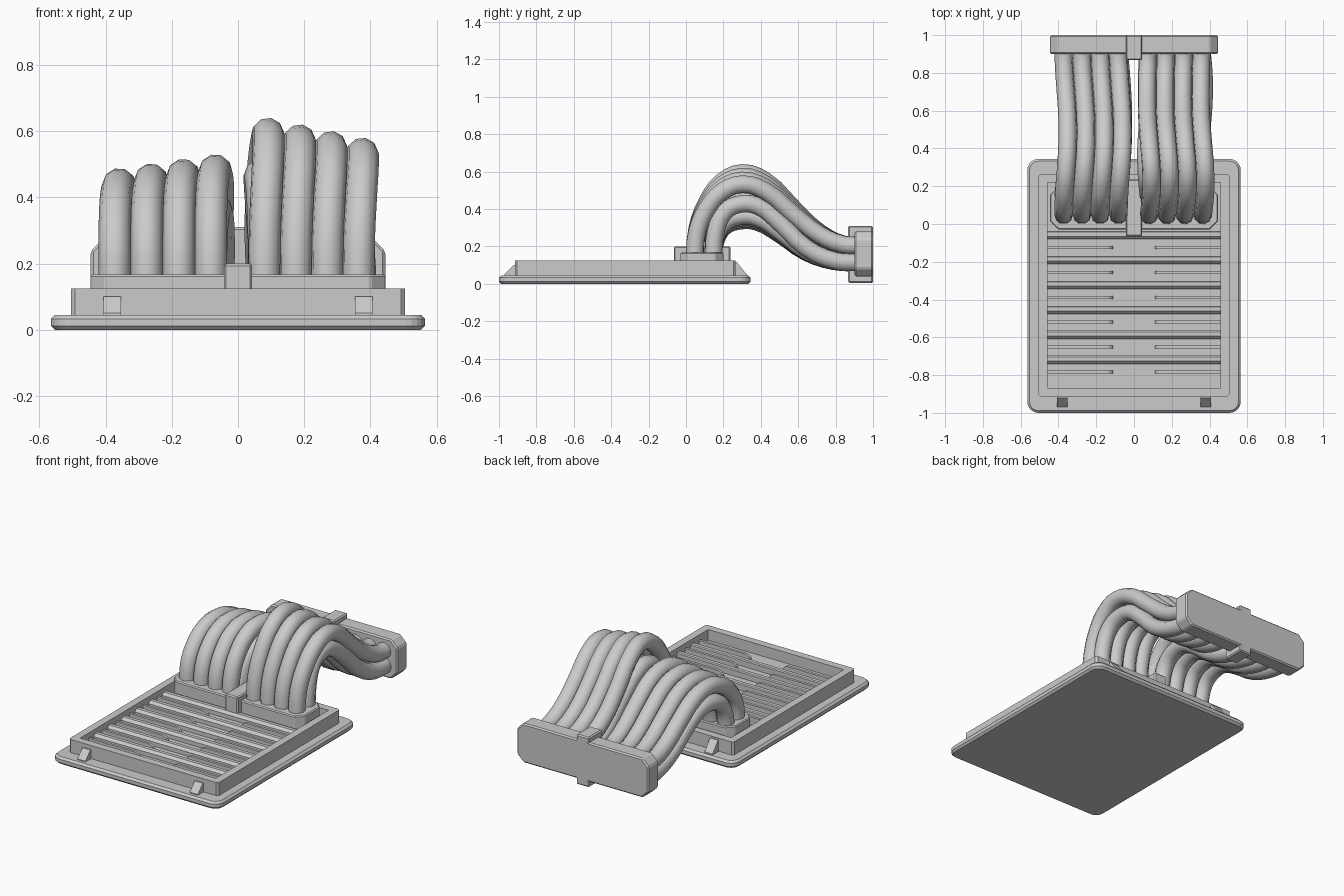
import bpy, bmesh, math
from mathutils import Vector

if "Cube" in bpy.data.objects:
    bpy.data.objects.remove(bpy.data.objects["Cube"])


def finish(bm, name, bevel=0.0, smooth=False):
    bmesh.ops.recalc_face_normals(bm, faces=bm.faces)
    me = bpy.data.meshes.new(name)
    bm.to_mesh(me)
    bm.free()
    ob = bpy.data.objects.new(name, me)
    bpy.context.collection.objects.link(ob)
    if bevel:
        m = ob.modifiers.new("edge_bevel", 'BEVEL')
        m.width, m.segments, m.limit_method = bevel, 1, 'ANGLE'
        m.angle_limit = math.radians(40)
    return ob


def block(lo, hi, corner=0.0, axis=2, segs=1):
    """Box whose edges along one axis are rounded or chamfered."""
    bm = bmesh.new()
    bmesh.ops.create_cube(bm, size=1)
    lo, hi = Vector(lo), Vector(hi)
    for v in bm.verts:
        v.co = Vector([(lo[i] + hi[i]) / 2 + v.co[i] * (hi[i] - lo[i]) for i in range(3)])
    if corner:
        edges = [e for e in bm.edges
                 if abs((e.verts[0].co - e.verts[1].co)[axis]) > 1e-4]
        bmesh.ops.bevel(bm, geom=edges, offset=corner, segments=segs,
                        profile=0.5, affect='EDGES')
    return bm


def prism(name, pts, axis, lo, hi):
    """Extrude a 2D profile along x (profile y,z) or y (profile x,z)."""
    bm = bmesh.new()
    vs = [bm.verts.new((lo, a, b) if axis == 'x' else (a, lo, b)) for a, b in pts]
    f = bm.faces.new(vs)
    ext = bmesh.ops.extrude_face_region(bm, geom=[f])["geom"]
    d = hi - lo
    bmesh.ops.translate(bm, verts=[g for g in ext if isinstance(g, bmesh.types.BMVert)],
                        vec=(d, 0, 0) if axis == 'x' else (0, d, 0))
    return finish(bm, name)


# Base plate
finish(block((-.565, -1, 0), (.565, .345, .045), .06, 2, 5), "base_plate", .012)

# Raised frame with a sunken tray
bm = block((-.505, -.915, .04), (.505, .265, .125), .012, 2, 1)
bm.normal_update()
top = max(bm.faces, key=lambda f: f.calc_center_median().z)
bmesh.ops.inset_region(bm, faces=[top], thickness=.05)
ext = bmesh.ops.extrude_face_region(bm, geom=[top])["geom"]
bmesh.ops.translate(bm, verts=[g for g in ext if isinstance(g, bmesh.types.BMVert)],
                    vec=(0, 0, -.065))
bmesh.ops.delete(bm, geom=[top], context='FACES_ONLY')
finish(bm, "tray_frame")

# Louvre bars across the tray, with pairs of thin fins between them
for i in range(6):
    y = -.037 - i * .132
    prism(f"louvre_bar_{i}", [(y, .055), (y, .095), (y - .006, .1), (y - .028, .1),
                              (y - .043, .085), (y - .043, .055)], 'x', -.457, .457)
    for s in (-1, 1):
        arc = [(s * (.145 - .035 * math.sin(a)), .06 + .035 * math.cos(a))
               for a in [k * math.pi / 8 for k in range(5)]]
        prism(f"fin_{i}_{'left' if s < 0 else 'right'}",
              [(s * .457, .055), (s * .457, .095)] + arc + [(s * .11, .055)],
              'y', y - .095, y - .079)

# Wedge tabs on the front and back of the frame
for s in (-1, 1):
    for n, y0, y1, h in (("front", -.97, -.91, .1), ("back", .325, .26, .115)):
        d = .012 if y1 > y0 else -.012
        prism(f"{n}_tab", [(y0, .04), (y0, .05), (y1 - d, h), (y1, h), (y1, .04)],
              'x', s * .38 - .027, s * .38 + .027)

# Socket on the tray and plug at the cable end, each with a centre clip
finish(block((-.445, -.03, .055), (.445, .2, .167), .045), "socket", .006)
finish(block((-.043, -.065, .055), (.043, .238, .2)), "socket_clip", .007)
finish(block((-.445, .9, .04), (.445, 1, .28), .042, 1), "plug", .008)
finish(block((-.043, .867, .005), (.043, 1, .31)), "plug_clip", .007)

# Cables: side-view (y, z) paths of the outer and inner rows
OUTER = [(.046, .13), (.06, .29), (.115, .44), (.195, .545), (.3, .59), (.42, .55),
         (.57, .405), (.71, .275), (.84, .21), (.93, .203)]
INNER = [(.145, .13), (.16, .235), (.205, .305), (.28, .335), (.38, .33),
         (.5, .265), (.64, .17), (.79, .12), (.93, .112)]


def cable(name, path, x, floor, peak, sway):
    top = max(z for _, z in path)
    k = (peak - floor) / (top - floor)
    cu = bpy.data.curves.new(name, 'CURVE')
    cu.dimensions = '3D'
    cu.bevel_depth, cu.bevel_resolution, cu.resolution_u = .0485, 3, 3
    cu.use_fill_caps = True
    sp = cu.splines.new('BEZIER')
    sp.bezier_points.add(len(path) - 1)
    for p, (y, z) in zip(sp.bezier_points, path):
        if z > floor:
            z = floor + (z - floor) * k
        t = (y - path[0][0]) / (path[-1][0] - path[0][0])
        p.co = (x + sway(t), y, z)
        p.handle_left_type = p.handle_right_type = 'AUTO'
    ob = bpy.data.objects.new(name, cu)
    bpy.context.collection.objects.link(ob)
    # Turn the curve into a smooth mesh
    me = bpy.data.meshes.new_from_object(ob.evaluated_get(
        bpy.context.evaluated_depsgraph_get()))
    bpy.data.objects.remove(ob)
    mesh_ob = bpy.data.objects.new(name, me)
    bpy.context.collection.objects.link(mesh_ob)
    bpy.ops.object.select_all(action='DESELECT')
    mesh_ob.select_set(True)
    bpy.context.view_layer.objects.active = mesh_ob
    bpy.ops.object.shade_smooth_by_angle(angle=math.radians(50))


for i in range(4):
    xl, xr = -.373 + i * .097, .079 + i * .095
    cable(f"left_outer_cable_{i}", OUTER, xl, .2, .44 + i * .014,
          lambda t: .022 * math.sin(math.pi * t) ** 2)
    cable(f"right_outer_cable_{i}", OUTER, xr, .2, .592 - i * .02,
          lambda t: .02 * math.sin(2 * math.pi * t) * (1 - t) - .008 * t)
    cable(f"left_inner_cable_{i}", INNER, xl, .11, .335 + i * .008,
          lambda t: .024 * math.sin(math.pi * t))
    cable(f"right_inner_cable_{i}", INNER, xr, .11, .46 - i * .012,
          lambda t: -.012 * math.sin(2 * math.pi * t) - .008 * t)
